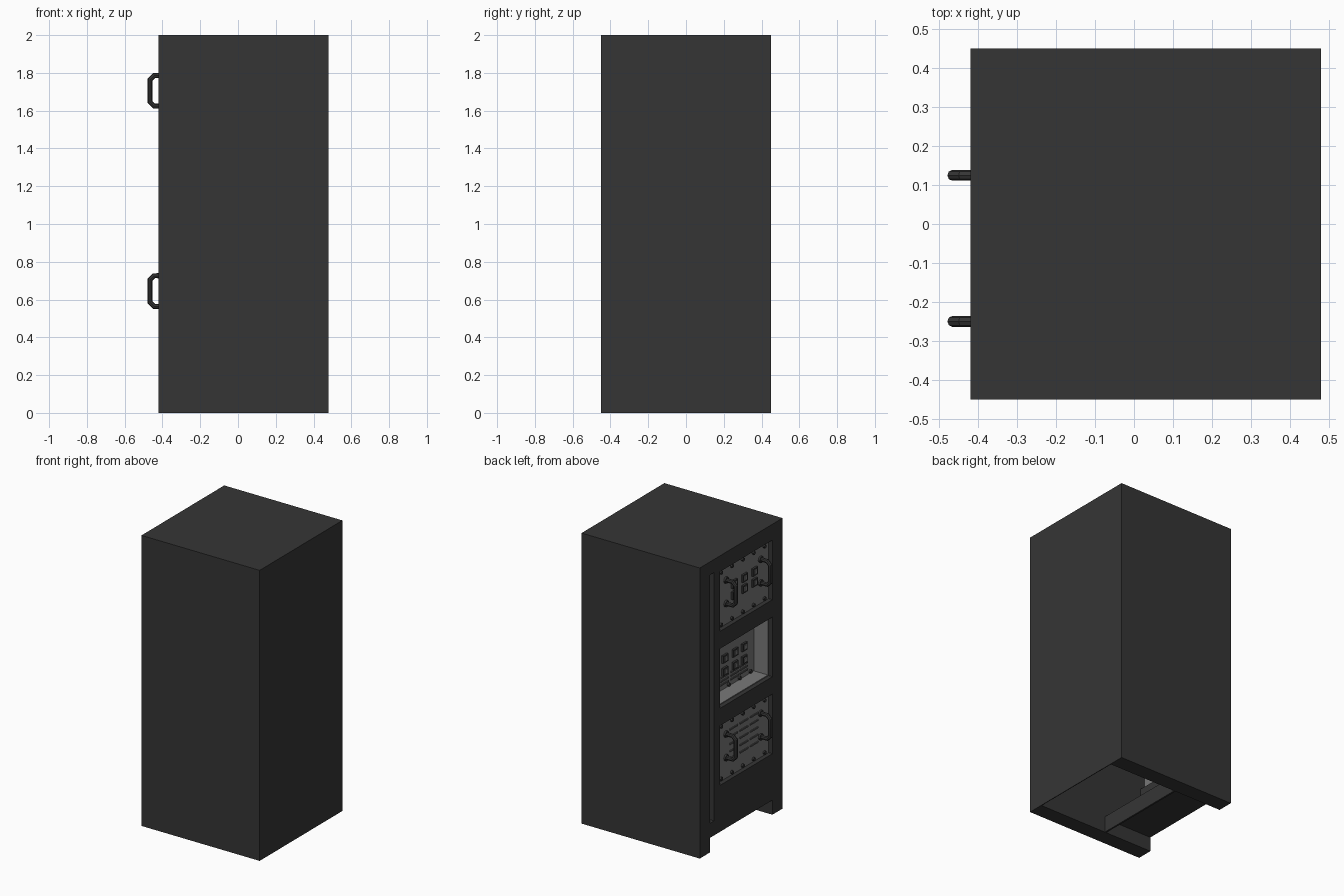
import bpy
import math
from mathutils import Matrix

if "Cube" in bpy.data.objects:
    bpy.data.objects.remove(bpy.data.objects["Cube"], do_unlink=True)


def material(name, value):
    m = bpy.data.materials.new(name)
    m.use_nodes = True
    colour = (value, value, value, 1)
    m.diffuse_color = colour
    m.node_tree.nodes["Principled BSDF"].inputs["Base Color"].default_value = colour
    return m


CHARCOAL = material("charcoal", 0.036)
GREY = material("panel grey", 0.19)
SLATE = material("slate", 0.1)


def box(name, x, y, z, mat):
    """Box between (low, high) pairs on each axis."""
    bpy.ops.mesh.primitive_cube_add(size=1)
    o = bpy.context.object
    o.name = name
    spans = (x, y, z)
    o.data.transform(Matrix.Diagonal([b - a for a, b in spans] + [1]))
    o.data.transform(Matrix.Translation([(a + b) / 2 for a, b in spans]))
    o.data.materials.append(mat)
    return o


def stud(name, x, y, z, radius, depth, mat):
    """Short cylinder whose outer end faces -x."""
    bpy.ops.mesh.primitive_cylinder_add(vertices=12, radius=radius, depth=depth,
                                        location=(x - depth / 2, y, z),
                                        rotation=(0, math.pi / 2, 0))
    o = bpy.context.object
    o.name = name
    o.data.materials.append(mat)
    bpy.ops.object.shade_smooth_by_angle()


def tile(name, x, y, z, wide, tall, depth, mat):
    """Raised rectangle standing on a panel at x."""
    box(name, (x - depth, x), (y - wide / 2, y + wide / 2),
        (z - tall / 2, z + tall / 2), mat)


FACE, BACK, SIDE = -0.42, 0.48, 0.45
INNER = 0.34
WINDOW_Y = (-0.34, 0.23)
MID_Y = sum(WINDOW_Y) / 2
HEIGHT = 0.41
BASES = [0.42 + 0.53 * i for i in range(3)]

# Cabinet, hollowed from below, with toe space, windows and a hinge slot
body = box("cabinet", (FACE, BACK), (-SIDE, SIDE), (0, 2), CHARCOAL)
wide = (-INNER, INNER)
cutters = [
    box("rear_hollow_cutter", (-0.045, 0.475), wide, (-0.1, 1.92), CHARCOAL),
    box("front_hollow_cutter", (-0.337, -0.03), wide, (0.112, 1.92), CHARCOAL),
    box("toe_space_cutter", (-0.6, -0.057), wide, (-0.1, 0.1), CHARCOAL),
    box("slot_cutter", (-0.6, FACE + 0.03), (0.295, 0.338), (0.2, 1.91), CHARCOAL),
]
for base in BASES:
    cutters.append(box("window_cutter", (-0.6, -0.3), WINDOW_Y,
                       (base, base + HEIGHT), CHARCOAL))
for cutter in cutters:
    mod = body.modifiers.new(cutter.name, "BOOLEAN")
    mod.operation = "DIFFERENCE"
    mod.solver = "EXACT"
    mod.object = cutter
bpy.context.view_layer.objects.active = body
for mod in list(body.modifiers):
    bpy.ops.object.modifier_apply(modifier=mod.name)
for cutter in cutters:
    bpy.data.objects.remove(cutter, do_unlink=True)


def panel(name, x, base):
    """Equipment plate with a row of bolts along its top and bottom."""
    box(name, (x, x + 0.02), WINDOW_Y, (base, base + HEIGHT), GREY)
    for i in range(5):
        for z in (base + 0.02, base + HEIGHT - 0.03):
            stud(name + "_bolt", x, MID_Y + (i - 2) * 0.118, z, 0.012, 0.012, CHARCOAL)


def buttons(x, columns, rows):
    for y in columns:
        for z in rows:
            tile("button_frame", x, y, z, 0.052, 0.052, 0.014, CHARCOAL)
            tile("button_cap", x - 0.014, y, z, 0.028, 0.03, 0.006, GREY)


def vents(x, columns, rows):
    for y in columns:
        for z in rows:
            tile("vent_slat", x, y, z, 0.085, 0.01, 0.006, SLATE)


def handle(y, base, x):
    """Bent tube with chamfered corners and round feet."""
    low, high, out, bend = base + 0.144, base + 0.306, -0.466, 0.022
    path = [(x, low), (out + bend, low), (out, low + bend),
            (out, high - bend), (out + bend, high), (x, high)]
    curve = bpy.data.curves.new("handle", "CURVE")
    curve.dimensions = "3D"
    curve.bevel_depth = 0.014
    curve.bevel_resolution = 2
    spline = curve.splines.new("POLY")
    spline.points.add(len(path) - 1)
    for point, (px, pz) in zip(spline.points, path):
        point.co = (px, y, pz, 1)
    o = bpy.data.objects.new("handle", curve)
    bpy.context.collection.objects.link(o)
    curve.materials.append(CHARCOAL)
    bpy.ops.object.select_all(action="DESELECT")
    o.select_set(True)
    bpy.context.view_layer.objects.active = o
    bpy.ops.object.convert(target="MESH")
    bpy.ops.object.shade_smooth_by_angle()
    for z in (low, high):
        stud("handle_foot", x, y, z, 0.022, 0.012, CHARCOAL)


# Upper and lower pull-out units
FRONT = FACE + 0.03
for base, name in ((BASES[0], "lower_panel"), (BASES[2], "upper_panel")):
    panel(name, FRONT, base)
    for y in (0.125, -0.25):
        handle(y, base, FRONT)
buttons(FRONT, (0.04, -0.07, -0.18), (BASES[2] + 0.175, BASES[2] + 0.25))
vents(FRONT, (0.04, -0.07, -0.18), [BASES[0] + 0.12 + 0.05 * i for i in range(5)])

# Middle unit set deep inside a lined bay
DEEP, base = FACE + 0.137, BASES[1]
panel("middle_panel", DEEP, base)
buttons(DEEP, (0.1, -0.01, -0.12, -0.22), (base + 0.13, base + 0.218))
vents(DEEP, (0.1, -0.01, -0.12, -0.22), [base + 0.045 + 0.025 * i for i in range(3)])
top = base + HEIGHT
low_y, high_y = WINDOW_Y
lining = 0.006
depth = (FRONT, DEEP + 0.02)
for y in ((low_y, low_y + lining), (high_y - lining, high_y)):
    box("bay_side", depth, y, (base, top), GREY)
for z in ((base, base + lining), (top - lining, top)):
    box("bay_shelf", depth, WINDOW_Y, z, GREY)
